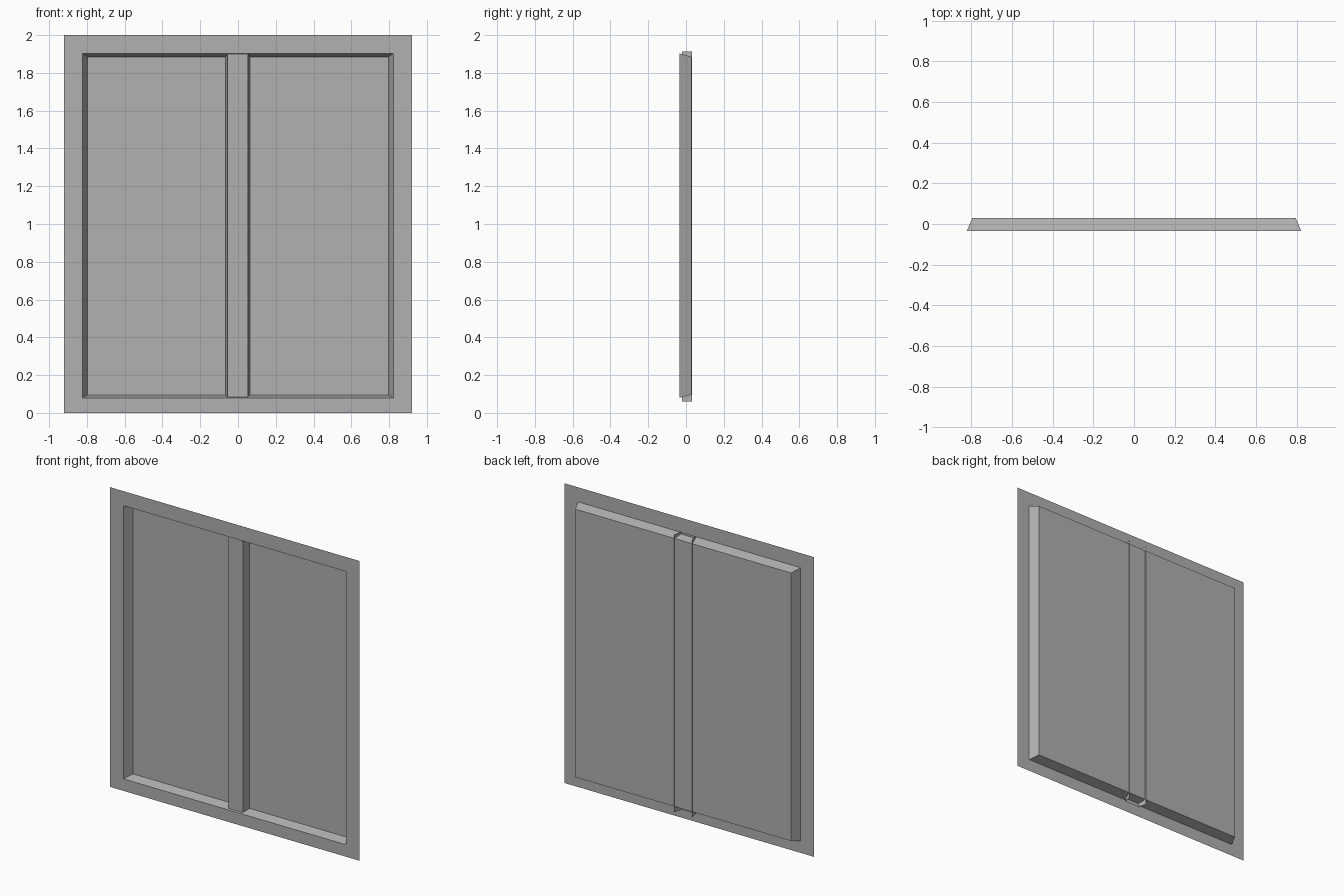
import bpy, bmesh

if "Cube" in bpy.data.objects:
    bpy.data.objects.remove(bpy.data.objects["Cube"])

FRONT, BACK = -0.034, 0.029

# Dark grey paint shared by both parts
grey = bpy.data.materials.new("dark_grey")
grey.diffuse_color = (0.44, 0.44, 0.44, 1.0)
grey.use_nodes = True
grey.node_tree.nodes["Principled BSDF"].inputs["Base Color"].default_value = grey.diffuse_color


def make_object(name, bm):
    mesh = bpy.data.meshes.new(name)
    bm.to_mesh(mesh)
    bm.free()
    mesh.materials.append(grey)
    obj = bpy.data.objects.new(name, mesh)
    bpy.context.collection.objects.link(obj)
    return obj


def rect_loop(bm, half_width, z0, z1, y):
    corners = [(-half_width, z0), (half_width, z0), (half_width, z1), (-half_width, z1)]
    return [bm.verts.new((x, y, z)) for x, z in corners]


def bridge(bm, a, b):
    for i in range(4):
        j = (i + 1) % 4
        bm.faces.new((a[i], a[j], b[j], b[i]))


# Flat surround, sloping reveal and recessed pane as one stepped sheet
bm = bmesh.new()
outer = rect_loop(bm, 0.92, 0.0, 2.0, FRONT)
opening = rect_loop(bm, 0.823, 0.08, 1.903, FRONT)
pane = rect_loop(bm, 0.796, 0.096, 1.885, BACK)
bridge(bm, outer, opening)
bridge(bm, opening, pane)
bm.faces.new(pane)
make_object("window_frame", bm)

# Centre mullion: open-backed channel, ends running past the reveal
profile = [(-0.068, 0.033), (-0.055, -0.021), (0.052, -0.021), (0.065, 0.033)]
bm = bmesh.new()
low, high = [[bm.verts.new((x, y, z)) for x, y in profile] for z in (0.06, 1.912)]
for i in range(3):
    bm.faces.new((low[i], low[i + 1], high[i + 1], high[i]))
make_object("centre_mullion", bm)
